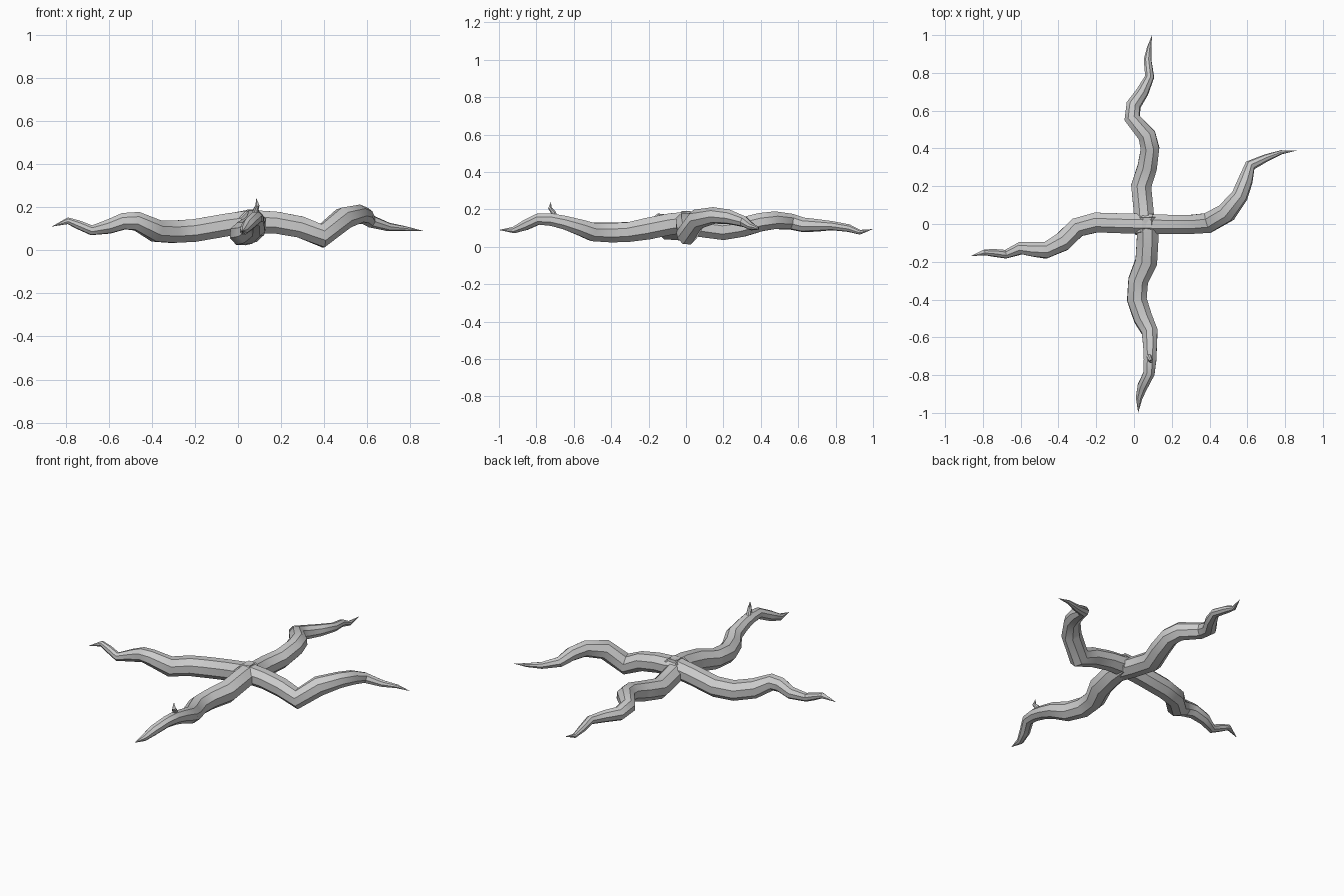
import bpy, bmesh, math
from mathutils import Vector

SIDES = 8


def tapered_root(name, path):
    """Sweep an octagon along (x, y, z, radius) points, ending in a pointed tip."""
    bm = bmesh.new()
    pts = [Vector(p[:3]) for p in path]
    rings = []
    side = None
    for i, p in enumerate(pts[:-1]):
        a, b = pts[max(i - 1, 0)], pts[i + 1]
        t = ((p - a).normalized() + (b - p).normalized()).normalized()
        if side is None:
            ref = Vector((0, 0, 1)) if abs(t.z) < 0.8 else Vector((1, 0, 0))
            side = t.cross(ref)
        side = (side - t * side.dot(t)).normalized()
        up = side.cross(t)
        r = path[i][3]
        rings.append([bm.verts.new(p + r * (math.cos(k) * side + math.sin(k) * up))
                      for k in (2 * math.pi * (n + 0.5) / SIDES for n in range(SIDES))])
    for lo, hi in zip(rings, rings[1:]):
        for n in range(SIDES):
            m = (n + 1) % SIDES
            bm.faces.new((lo[n], lo[m], hi[m], hi[n]))
    tip = bm.verts.new(pts[-1])
    for n in range(SIDES):
        bm.faces.new((rings[-1][n], rings[-1][(n + 1) % SIDES], tip))
    bm.faces.new(rings[0][::-1])
    bmesh.ops.recalc_face_normals(bm, faces=bm.faces)
    mesh = bpy.data.meshes.new(name)
    bm.to_mesh(mesh)
    bm.free()
    obj = bpy.data.objects.new(name, mesh)
    bpy.context.collection.objects.link(obj)
    bpy.ops.object.select_all(action='DESELECT')
    obj.select_set(True)
    bpy.context.view_layer.objects.active = obj
    bpy.ops.object.shade_smooth_by_angle(angle=math.radians(40))
    return obj


# Four winding roots meeting in the middle
tapered_root("right_root", [
    (.04, 0, .135, .058), (.18, -.002, .128, .055), (.29, -.003, .108, .054),
    (.39, .005, .067, .058), (.49, .06, .148, .055), (.56, .15, .168, .045),
    (.59, .23, .16, .04), (.615, .31, .135, .03), (.7, .35, .108, .02),
    (.78, .38, .1, .011), (.86, .388, .09, 0)])

tapered_root("left_root", [
    (.1, 0, .138, .058), (-.05, .003, .118, .057), (-.2, .008, .092, .057),
    (-.3, -.018, .086, .056), (-.38, -.095, .09, .055), (-.47, -.14, .135, .046),
    (-.53, -.135, .135, .041), (-.6, -.128, .11, .035), (-.68, -.16, .093, .024),
    (-.74, -.153, .118, .021), (-.79, -.15, .137, .016), (-.865, -.17, .11, 0)])

tapered_root("back_root", [
    (.06, -.05, .13, .058), (.05, .08, .105, .057), (.038, .2, .09, .058),
    (.07, .3, .105, .056), (.085, .4, .132, .053), (.068, .47, .142, .051),
    (-.01, .56, .135, .044), (-.002, .63, .117, .04), (.045, .7, .115, .034),
    (.083, .78, .113, .025), (.072, .87, .1, .021), (.08, .93, .078, .013),
    (.095, 1, .095, 0)])

tapered_root("front_root", [
    (.07, .04, .135, .06), (.072, -.08, .122, .062), (.065, -.2, .098, .063),
    (.022, -.3, .08, .057), (.015, -.4, .076, .056), (.048, -.5, .08, .053),
    (.083, -.57, .105, .046), (.085, -.65, .13, .039), (.085, -.72, .145, .036),
    (.08, -.79, .148, .032), (.045, -.86, .115, .029), (.027, -.92, .09, .019),
    (.022, -1, .09, 0)])

# Small twig sprouting from the front root
tapered_root("twig", [
    (.08, -.70, .155, .017), (.082, -.71, .185, .014), (.09, -.728, .208, .01),
    (.085, -.722, .242, 0)])
